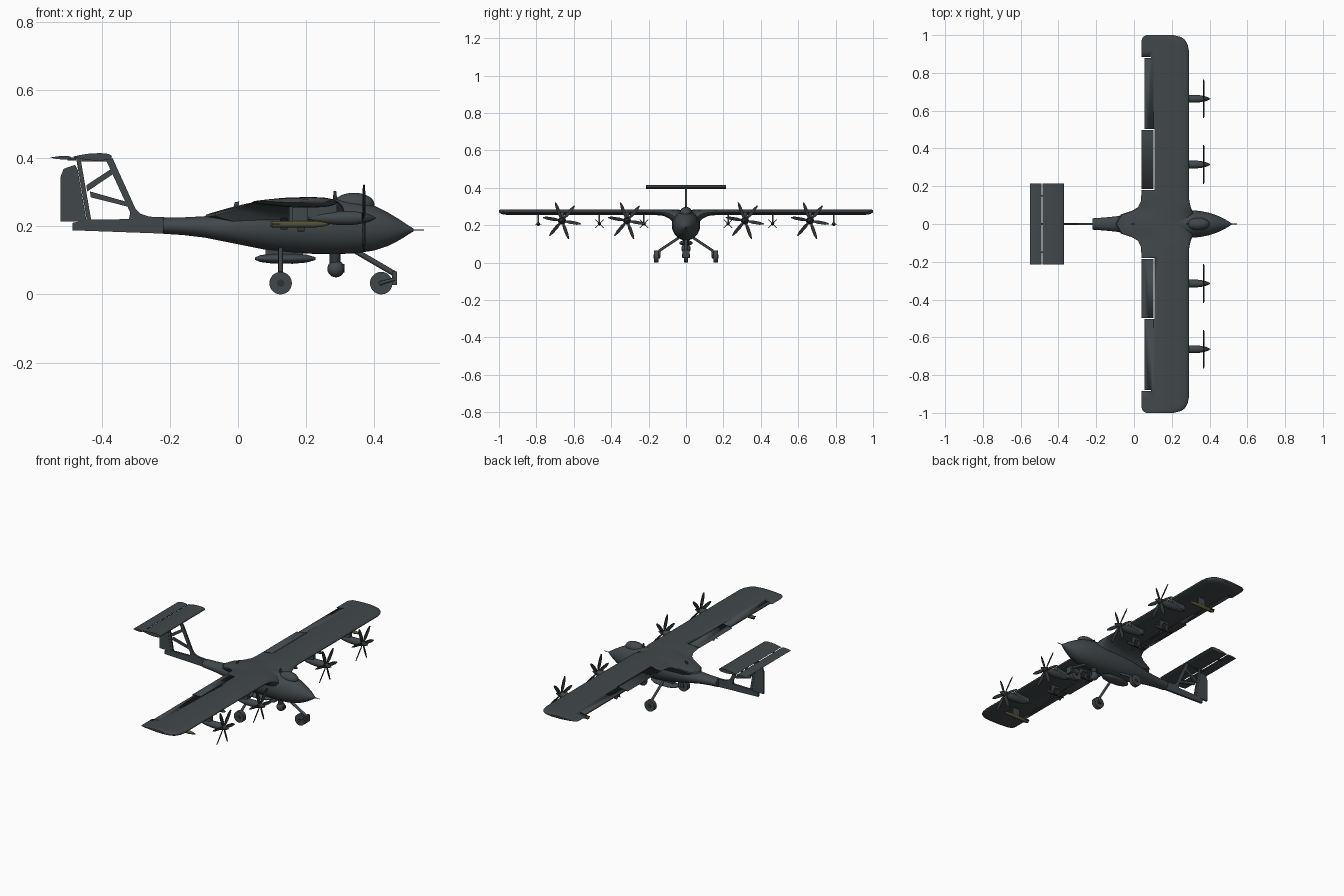
import bpy, bmesh
from math import sin, cos, pi, radians
from mathutils import Vector, Matrix

if "Cube" in bpy.data.objects:
    bpy.data.objects.remove(bpy.data.objects["Cube"])


def material(name, rgb):
    m = bpy.data.materials.new(name)
    m.use_nodes = True
    m.diffuse_color = (*rgb, 1)
    m.node_tree.nodes["Principled BSDF"].inputs["Base Color"].default_value = (*rgb, 1)
    return m


GREY = material("slate grey", (0.053, 0.064, 0.07))
DARK = material("dark grey", (0.03, 0.034, 0.036))
OLIVE = material("olive", (0.085, 0.08, 0.04))


def finish(name, bm, mat, angle=35):
    bmesh.ops.recalc_face_normals(bm, faces=bm.faces)
    me = bpy.data.meshes.new(name)
    bm.to_mesh(me)
    bm.free()
    me.materials.append(mat)
    ob = bpy.data.objects.new(name, me)
    bpy.context.collection.objects.link(ob)
    bpy.ops.object.select_all(action="DESELECT")
    ob.select_set(True)
    bpy.context.view_layer.objects.active = ob
    bpy.ops.object.shade_smooth_by_angle(angle=radians(angle))
    return ob


def add_loft(bm, rings):
    loops = [[bm.verts.new(p) for p in r] for r in rings]
    n = len(loops[0])
    for a, b in zip(loops, loops[1:]):
        for i in range(n):
            bm.faces.new((a[i], a[(i + 1) % n], b[(i + 1) % n], b[i]))
    bm.faces.new(loops[0])
    bm.faces.new(loops[-1])


def loft(name, rings, mat):
    bm = bmesh.new()
    add_loft(bm, rings)
    return finish(name, bm, mat)


def oval(x, y, z, ry, rz, n=32):
    return [Vector((x, y + ry * cos(2 * pi * i / n), z + rz * sin(2 * pi * i / n))) for i in range(n)]


def lathe_x(name, profile, y, z, mat, n=20, flat=1):
    """Body of revolution along x from (x, radius) pairs."""
    return loft(name, [oval(x, y, z, max(r, .0005), max(r, .0005) * flat, n) for x, r in profile], mat)


def add_box(bm, x0, x1, y0, y1, z0, z1):
    m = Matrix.Translation(((x0 + x1) / 2, (y0 + y1) / 2, (z0 + z1) / 2)) @ Matrix.Diagonal((x1 - x0, y1 - y0, z1 - z0, 1))
    bmesh.ops.create_cube(bm, size=1, matrix=m)


def box(name, mat, *size):
    bm = bmesh.new()
    add_box(bm, *size)
    return finish(name, bm, mat)


def plate(name, outline, half, mat):
    """Upright plate from an (x, z) outline."""
    return loft(name, [[Vector((x, y, z)) for x, z in outline] for y in (-half, half)], mat)


def rod(name, a, b, r, mat, n=12):
    a, b = Vector(a), Vector(b)
    q = (b - a).to_track_quat("Z", "Y")
    circle = [q @ Vector((r * cos(2 * pi * i / n), r * sin(2 * pi * i / n), 0)) for i in range(n)]
    return loft(name, [[p + c for c in circle] for p in (a, b)], mat)


def airfoil(te, le, zlo, zhi, y, n=12):
    """Blunt-nosed section: the thickest point sits near the leading edge."""
    mid = zlo + (zhi - zlo) * .5
    pts = []
    for sign in (1, -1):
        for i in range(n):
            t = i / n if sign > 0 else 1 - i / n
            c = .5 - .5 * cos(pi * t)
            h = min(1, 2.6 * (c ** .5) * (1 - c) + .06)
            pts.append(Vector((le + (te - le) * c, y, mid + sign * h * (zhi - zlo) / 2)))
    return pts


def ball(name, loc, scale, mat):
    bm = bmesh.new()
    bmesh.ops.create_uvsphere(bm, u_segments=24, v_segments=14, radius=1,
                              matrix=Matrix.Translation(loc) @ Matrix.Diagonal((*scale, 1)))
    return finish(name, bm, mat, 60)


def cut(ob, boxes):
    bm = bmesh.new()
    for b in boxes:
        add_box(bm, *b)
    cutter = finish("slot_cutter", bm, GREY)
    cutter.hide_render = True
    mod = ob.modifiers.new("slots", "BOOLEAN")
    mod.object, mod.operation, mod.solver, mod.use_self = cutter, "DIFFERENCE", "EXACT", True
    bpy.context.view_layer.objects.active = ob
    bpy.ops.object.modifier_apply(modifier=mod.name)
    bpy.data.objects.remove(cutter)


# Fuselage: x, half width, bottom, top
body = [(-.22, .03, .178, .225), (-.16, .034, .174, .226), (-.1, .04, .167, .229), (-.04, .05, .155, .236),
        (.02, .061, .143, .25), (.08, .069, .131, .268), (.15, .074, .123, .28), (.22, .076, .119, .282),
        (.29, .074, .118, .28), (.35, .069, .121, .274), (.4, .059, .129, .26), (.44, .045, .142, .24),
        (.475, .029, .16, .219), (.5, .014, .176, .202), (.515, .004, .185, .193)]
loft("fuselage", [oval(x, 0, (lo + hi) / 2, w, (hi - lo) / 2) for x, w, lo, hi in body], GREY)
rod("nose_probe", (.51, 0, .189), (.545, 0, .189), .0018, DARK)
ball("canopy", (.34, 0, .265), (.06, .033, .033), GREY)
plate("front_antenna", [(.278, .27), (.292, .27), (.288, .303), (.28, .303)], .003, DARK)
plate("rear_antenna", [(-.018, .235), (-.002, .235), (.004, .273), (-.01, .27)], .003, GREY)

# Wing with blended roots and rounded tips: y, trailing x, leading x, bottom, top
half = [(.05, -.07, .315, .185, .283), (.07, -.01, .308, .215, .284), (.09, .022, .3, .236, .285),
        (.12, .036, .293, .25, .285), (.17, .04, .29, .255, .285), (.92, .04, .29, .255, .285),
        (.95, .04, .284, .255, .285), (.975, .041, .27, .257, .285), (.99, .047, .25, .262, .284),
        (1, .065, .21, .27, .281)]
stations = [(-y, *s) for y, *s in reversed(half)] + [(0, -.1, .32, .175, .282)] + half
wing = loft("wing", [airfoil(te, le, lo, hi, y) for y, te, le, lo, hi in stations], GREY)
slots = []
for s in (-1, 1):
    for x0, x1, y0, y1 in [(.104, .109, .183, .503), (.03, .108, .498, .503), (.03, .108, .18, .185),
                           (.03, .055, .503, .88), (.03, .09, .88, .884)]:
        a, b = sorted((s * y0, s * y1))
        slots.append((x0, x1, a, b, .2, .35))
cut(wing, slots)

# Tail boom, open fin frame and rudder
plate("tail_boom", [(-.485, .188), (-.21, .178), (-.21, .226), (-.26, .228), (-.285, .236), (-.3, .25),
                    (-.31, .24), (-.31, .221), (-.44, .219), (-.485, .21)], .006, GREY)
plate("fin_front_spar", [(-.295, .226), (-.3, .25), (-.368, .4), (-.39, .4), (-.316, .24), (-.32, .22)], .005, GREY)
plate("fin_rear_post", [(-.43, .215), (-.443, .215), (-.475, .4), (-.462, .4)], .005, GREY)
plate("fin_upper_brace", [(-.442, .302), (-.445, .32), (-.375, .366), (-.366, .353)], .005, GREY)
plate("fin_lower_brace", [(-.432, .285), (-.434, .302), (-.325, .271), (-.318, .256)], .005, GREY)
plate("fin_cap", [(-.47, .39), (-.37, .39), (-.37, .4), (-.47, .4)], .005, GREY)
plate("rudder", [(-.52, .214), (-.52, .345), (-.512, .368), (-.478, .38), (-.47, .365), (-.444, .214)], .005, GREY)
loft("tailplane", [airfoil(-.484, -.37, .393, .414, y) for y in (-.215, .215)], GREY)
loft("elevator", [airfoil(-.55, -.489, .396, .406, y) for y in (-.215, .215)], GREY)
for y in (-.15, 0, .15):
    box("elevator_hinge", DARK, -.5, -.475, y - .004, y + .004, .393, .402)


def propeller(name, x, y, z, phase):
    bm = bmesh.new()
    outline = [(.01, .004), (.04, .009), (.08, .008), (.104, .003)]
    for k in range(6):
        rot = Matrix.Rotation(phase + k * pi / 3, 3, "X")
        rings = [[Vector((x, y, z)) + rot @ Vector((sx * .0015 + sw * w * .35, sw * w, r))
                  for sx, sw in ((1, 1), (-1, 1), (-1, -1), (1, -1))] for r, w in outline]
        add_loft(bm, rings)
    finish(name, bm, DARK)


# Four engines
for s, side in ((1, "left"), (-1, "right")):
    for y, place in ((.315, "inner"), (.663, "outer")):
        tag = f"{side}_{place}"
        lathe_x(tag + "_nacelle", [(.2, .002), (.24, .014), (.29, .02), (.33, .021), (.362, .017)], s * y, .224, GREY)
        lathe_x(tag + "_spinner", [(.363, .015), (.375, .014), (.39, .009), (.404, .001)], s * y, .224, DARK)
        box(tag + "_engine_mount", GREY, .2, .29, s * y - .01, s * y + .01, .225, .268)
        propeller(tag + "_propeller", .369, s * y, .224, .35)

    # Finned stores, and a slim store near each tip
    for y, place in ((.225, "inner"), (.463, "outer")):
        tag = f"{side}_{place}"
        lathe_x(tag + "_store", [(.12, .006), (.125, .009), (.22, .009), (.235, .006), (.242, .001)], s * y, .208, DARK, 14)
        bm = bmesh.new()
        for x, r in ((.135, .024), (.185, .032)):
            for k in range(4):
                rot = Matrix.Rotation(pi / 4 + k * pi / 2, 4, "X")
                m = Matrix.Translation((x, s * y, .208)) @ rot @ Matrix.Translation((0, 0, r / 2))
                bmesh.ops.create_cube(bm, size=1, matrix=m @ Matrix.Diagonal((.02, .003, r, 1)))
        finish(tag + "_store_fins", bm, DARK)
        box(tag + "_store_pylon", GREY, .15, .205, s * y - .004, s * y + .004, .212, .262)
    lathe_x(side + "_tip_store", [(.095, .006), (.1, .01), (.225, .01), (.25, .007), (.27, .001)], s * .79, .206, OLIVE, 14)
    plate_fins = box(side + "_tip_store_fins", OLIVE, .1, .125, s * .79 - .018, s * .79 + .018, .2045, .2075)
    box(side + "_tip_store_pylon", GREY, .16, .205, s * .79 - .004, s * .79 + .004, .212, .262)

    # Main landing gear
    rod(side + "_main_leg", (.125, s * .04, .132), (.125, s * .145, .062), .007, GREY)
    rod(side + "_main_strut", (.125, s * .143, .066), (.125, s * .143, .028), .007, GREY)
    rod(side + "_main_tyre", (.125, s * .147, .033), (.125, s * .171, .033), .033, GREY, 28)
    rod(side + "_main_hub", (.125, s * .139, .033), (.125, s * .174, .033), .011, DARK, 16)

# Nose landing gear
rod("nose_leg", (.34, 0, .13), (.46, 0, .06), .008, GREY)
rod("nose_tyre", (.42, -.011, .033), (.42, .011, .033), .033, GREY, 28)
rod("nose_axle", (.42, -.02, .033), (.42, .02, .033), .008, DARK)
box("nose_fork_bridge", GREY, .452, .466, -.02, .02, .028, .067)
for y in (-.017, .017):
    rod("nose_fork_arm", (.46, y, .045), (.415, y, .032), .005, GREY)

# Belly pod and sensor turret
lathe_x("belly_pod", [(.05, .008), (.065, .024), (.1, .034), (.16, .036), (.2, .028), (.227, .01)], 0, .105, GREY, 24, .42)
box("belly_pod_pylon", GREY, .08, .19, -.012, .012, .105, .135)
rod("turret_neck", (.285, 0, .125), (.285, 0, .085), .016, DARK, 20)
ball("sensor_turret", (.287, 0, .075), (.025, .025, .025), GREY)
rod("turret_lens", (.3, 0, .077), (.313, 0, .077), .012, DARK, 20)
